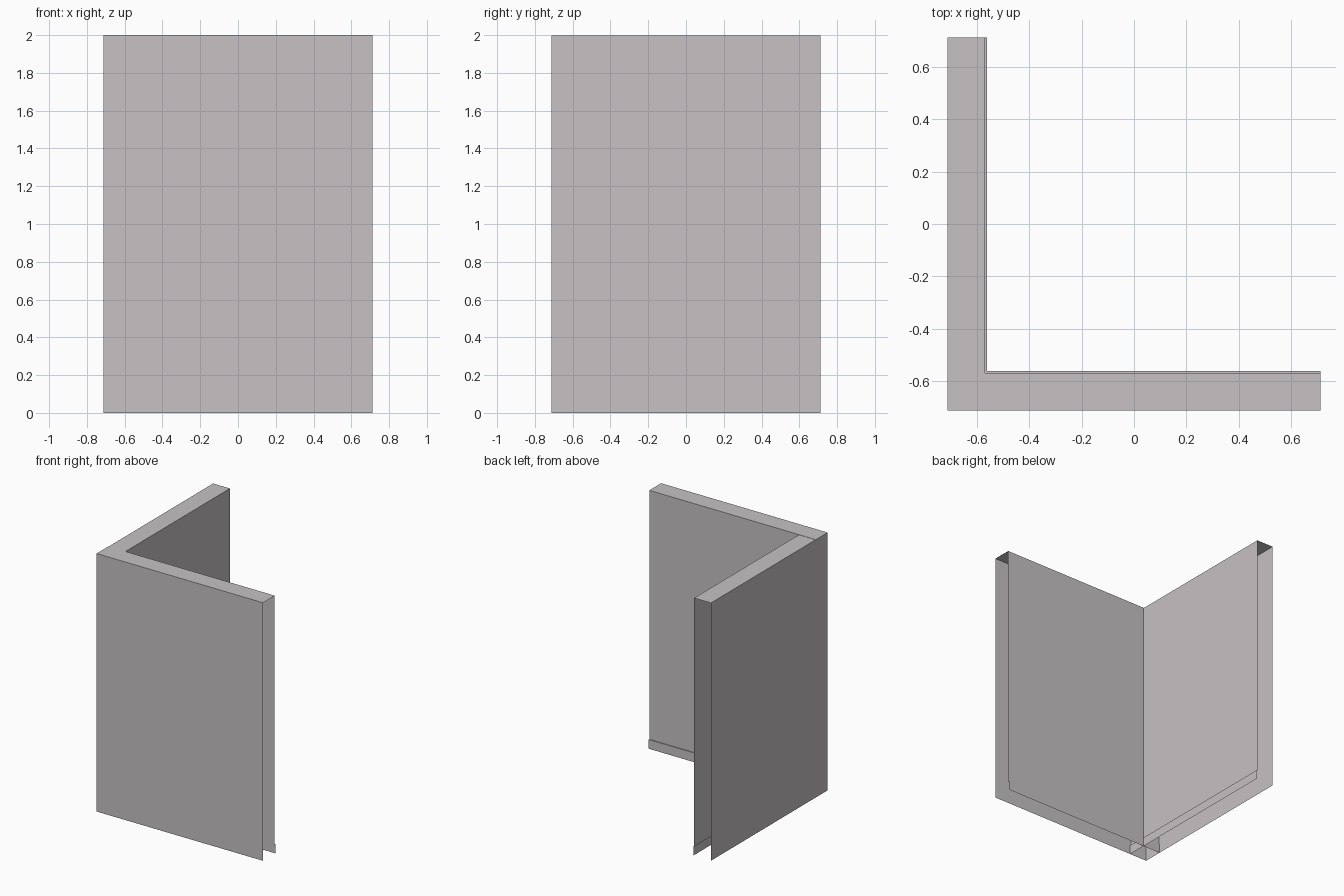
import bpy
import bmesh

if "Cube" in bpy.data.objects:
    bpy.data.objects.remove(bpy.data.objects["Cube"])

H = 0.713          # half length of each wall
INNER = -0.569     # inner wall sheet
BOARD = -0.562     # face of the skirting board
BOARD_Z = 0.071    # skirting board height

plaster = bpy.data.materials.new("warm light grey plaster")
plaster.diffuse_color = (0.57, 0.54, 0.55, 1.0)
plaster.use_nodes = True
plaster.node_tree.nodes["Principled BSDF"].inputs["Base Color"].default_value = plaster.diffuse_color


def wall(name, top, place):
    """Sweep an open wall profile (depth, height) along the wall's length."""
    profile = [(-H, 0), (-H, top), (INNER, top), (INNER, BOARD_Z),
               (BOARD, BOARD_Z), (BOARD, 0)]
    bm = bmesh.new()
    rows = [[bm.verts.new(place(s, d, z)) for d, z in profile] for s in (-H, H)]
    for i in range(len(profile) - 1):
        bm.faces.new((rows[0][i], rows[1][i], rows[1][i + 1], rows[0][i + 1]))
    # Point the normals away from the wall's hollow middle
    bm.normal_update()
    mid = (-H + INNER) / 2
    for f in bm.faces:
        c = f.calc_center_median()
        out = c - type(c)(place(c.x if name == "front_wall" else c.y, mid, min(c.z, 1.9)))
        if c.z < BOARD_Z + 0.001 and abs(f.normal.z) > 0.9:
            out = type(c)((0, 0, 1))
        if f.normal.dot(out) < 0:
            f.normal_flip()
    me = bpy.data.meshes.new(name)
    bm.to_mesh(me)
    bm.free()
    me.materials.append(plaster)
    ob = bpy.data.objects.new(name, me)
    bpy.context.collection.objects.link(ob)


# Front wall runs along x, side wall along y; they cross in the corner
wall("front_wall", 2.0, lambda s, d, z: (s, d, z))
wall("side_wall", 1.998, lambda s, d, z: (d, s, z))
